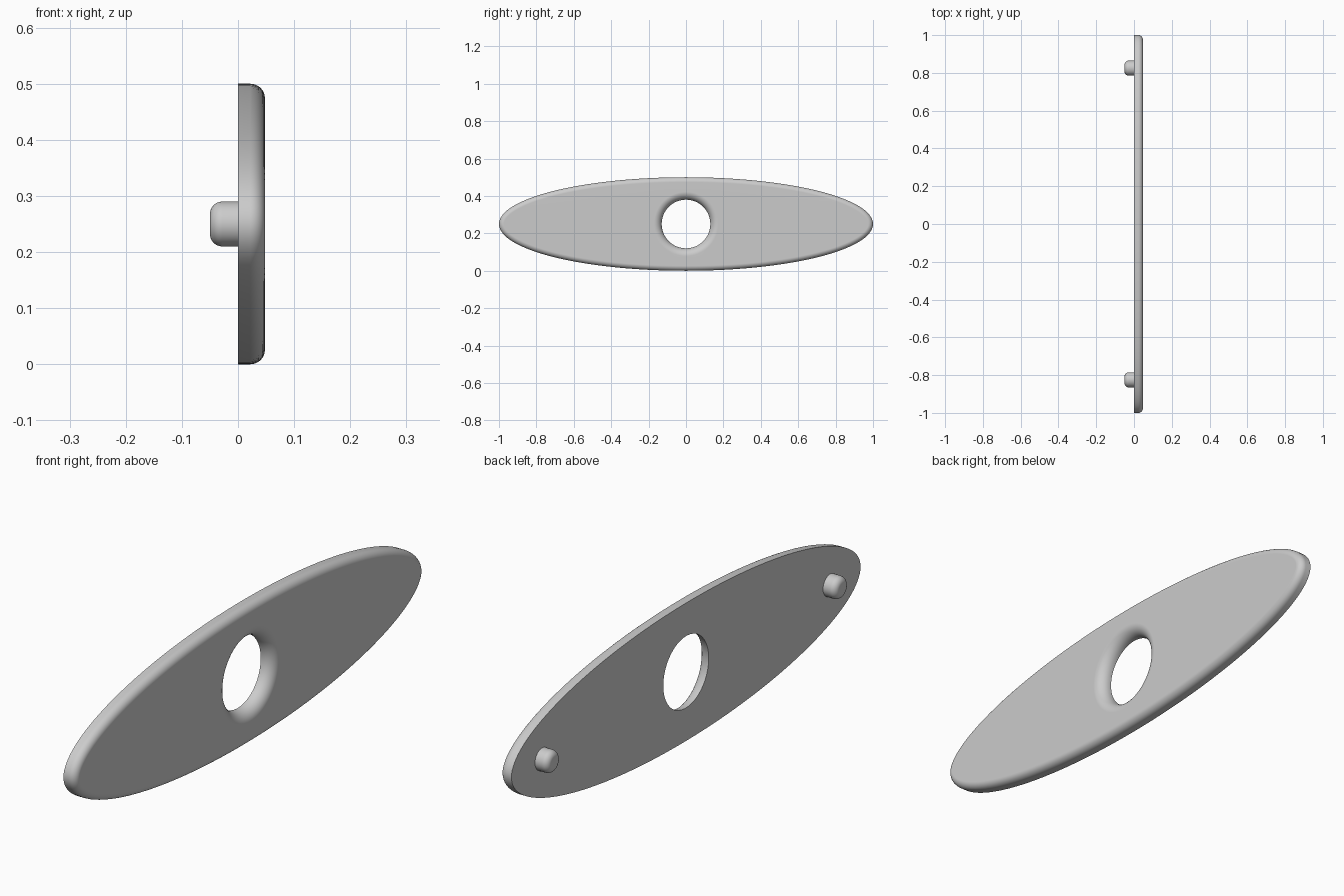
import bpy, bmesh
from math import sin, cos, pi, hypot, radians

cube = bpy.data.objects.get("Cube")
if cube:
    bpy.data.objects.remove(cube, do_unlink=True)

grey = bpy.data.materials.new("plain grey")
grey.use_nodes = True
grey.diffuse_color = (0.6, 0.6, 0.6, 1)
grey.node_tree.nodes["Principled BSDF"].inputs["Base Color"].default_value = (0.6, 0.6, 0.6, 1)

MID_Z = 0.25
THICK = 0.048


def ellipse(x, a, b, inset, count):
    """Ring of points on an ellipse in the YZ plane, offset inward along its normals."""
    ring = []
    for i in range(count):
        t = 2 * pi * i / count
        ny, nz = b * cos(t), a * sin(t)
        n = hypot(ny, nz)
        ring.append((x, a * cos(t) - inset * ny / n, b * sin(t) - inset * nz / n))
    return ring


def loft(name, rings, location, closed=False, cap_end=False):
    """Skin consecutive rings into one smooth-shaded object."""
    bm = bmesh.new()
    loops = [[bm.verts.new(p) for p in ring] for ring in rings]
    pairs = list(zip(loops, loops[1:]))
    if closed:
        pairs.append((loops[-1], loops[0]))
    for lower, upper in pairs:
        for i in range(len(lower)):
            j = (i + 1) % len(lower)
            bm.faces.new((lower[i], lower[j], upper[j], upper[i]))
    if cap_end:
        bm.faces.new(loops[-1])
    bmesh.ops.recalc_face_normals(bm, faces=bm.faces)
    mesh = bpy.data.meshes.new(name)
    bm.to_mesh(mesh)
    bm.free()
    mesh.materials.append(grey)
    obj = bpy.data.objects.new(name, mesh)
    obj.location = location
    bpy.context.collection.objects.link(obj)
    bpy.ops.object.select_all(action="DESELECT")
    obj.select_set(True)
    bpy.context.view_layer.objects.active = obj
    bpy.ops.object.shade_smooth_by_angle(angle=radians(35))
    weighted = obj.modifiers.new("flat face shading", "WEIGHTED_NORMAL")
    weighted.keep_sharp = True
    return obj


# Oval plate: rounded outer rim, flat face, rounded edge into the round hole
STEPS, SIDES = 8, 128
RIM, LIP, HOLE = 0.026, 0.042, 0.13
angles = [pi / 2 * k / STEPS for k in range(STEPS + 1)]
rings = [ellipse(0, 1, 0.25, 0, SIDES)]
rings += [ellipse(THICK - RIM * (1 - sin(a)), 1, 0.25, RIM * (1 - cos(a)), SIDES) for a in angles]
for a in reversed(angles):
    r = HOLE + LIP * (1 - cos(a))
    rings.append(ellipse(THICK - LIP * (1 - sin(a)), r, r, 0, SIDES))
rings.append(ellipse(0, HOLE, HOLE, 0, SIDES))
loft("oval_plate", rings, (0, 0, MID_Z), closed=True)

# Two rounded mounting pegs on the flat rear face
PEG, PEG_LENGTH, PEG_ROUND = 0.04, 0.05, 0.022
for side, y in (("front", -0.825), ("back", 0.825)):
    rings = [ellipse(0, PEG, PEG, 0, 48)]
    for a in angles:
        r = PEG - PEG_ROUND * (1 - cos(a))
        rings.append(ellipse(-PEG_LENGTH + PEG_ROUND * (1 - sin(a)), r, r, 0, 48))
    loft(side + "_peg", rings, (0, y, MID_Z), cap_end=True)
